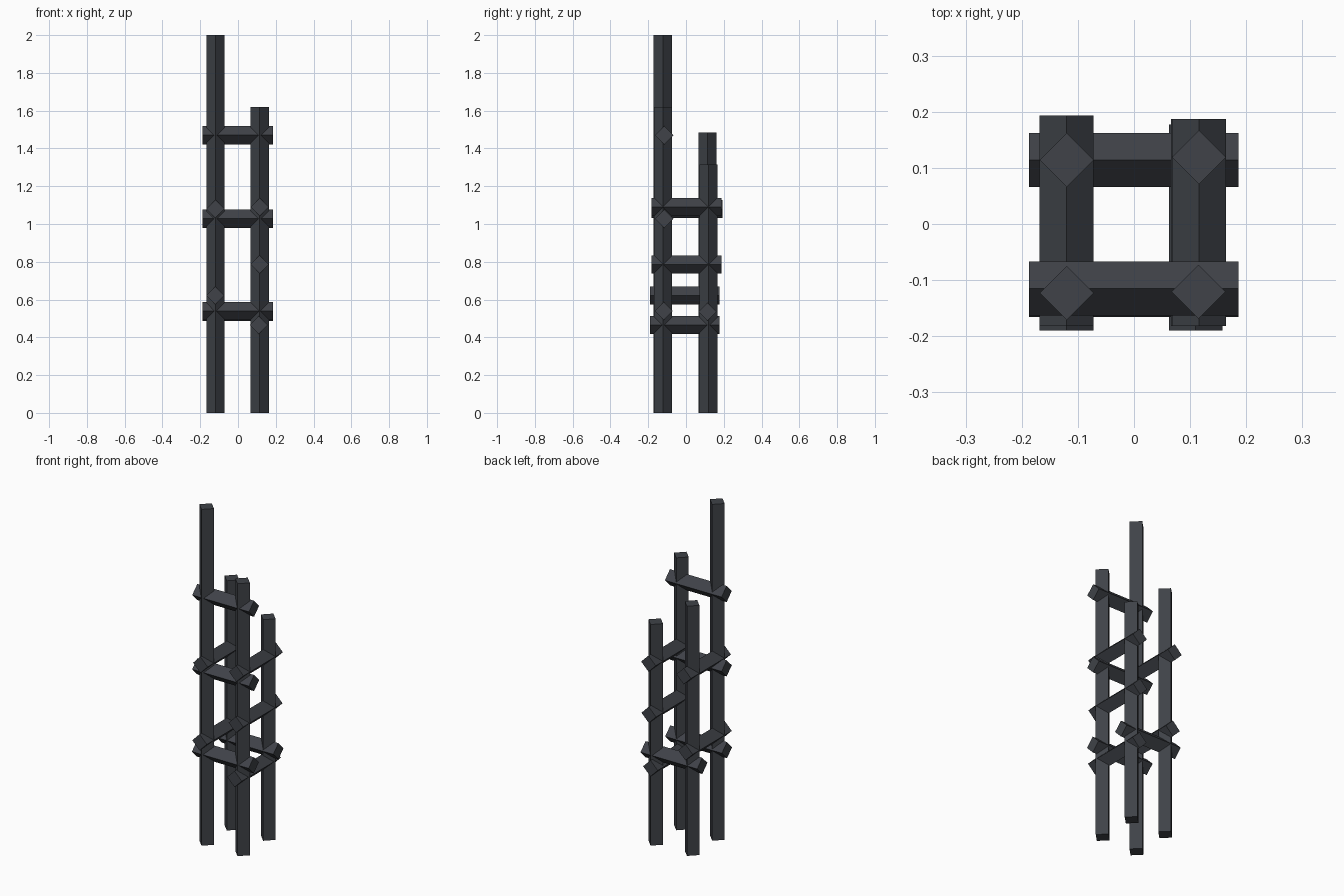
import bpy
import math

if "Cube" in bpy.data.objects:
    bpy.data.objects.remove(bpy.data.objects["Cube"])

mat = bpy.data.materials.new("dark slate")
mat.diffuse_color = (0.05, 0.055, 0.065, 1)
mat.use_nodes = True
mat.node_tree.nodes["Principled BSDF"].inputs["Base Color"].default_value = mat.diffuse_color

R = 0.048  # half diagonal of the square section


def beam(name, axis, lo, hi, a, b):
    """Square beam turned on its edge, running lo..hi along an axis."""
    mid = (lo + hi) / 2
    loc = {'X': (mid, a, b), 'Y': (a, mid, b), 'Z': (a, b, mid)}[axis]
    rot = {'X': (0, math.pi / 2, 0), 'Y': (math.pi / 2, 0, 0), 'Z': (0, 0, 0)}[axis]
    # a 4-sided cylinder has its corners on the axes
    bpy.ops.mesh.primitive_cylinder_add(vertices=4, radius=R, depth=hi - lo,
                                        location=loc, rotation=rot)
    ob = bpy.context.object
    ob.name = name
    ob.data.materials.append(mat)


# Upright posts of differing heights
for name, x, y, h in [("front_left_post", -0.12, -0.123, 2.0),
                      ("front_right_post", 0.115, -0.121, 1.62),
                      ("back_left_post", -0.12, 0.114, 1.485),
                      ("back_right_post", 0.116, 0.119, 1.315)]:
    beam(name, 'Z', 0, h, x, y)

# Crossbars running left to right
for name, y, z in [("front_upper_bar", -0.115, 1.47),
                   ("front_middle_bar", -0.115, 1.028),
                   ("front_lower_bar", -0.118, 0.54),
                   ("back_lower_bar", 0.114, 0.535)]:
    beam(name, 'X', -0.187, 0.186, y, z)

# Crossbars running front to back
for name, x, z, lo, hi in [("left_upper_bar", -0.12, 1.08, -0.182, 0.193),
                           ("left_lower_bar", -0.12, 0.622, -0.19, 0.177),
                           ("right_upper_bar", 0.116, 1.09, -0.182, 0.187),
                           ("right_middle_bar", 0.114, 0.786, -0.182, 0.187),
                           ("right_lower_bar", 0.11, 0.465, -0.19, 0.177)]:
    beam(name, 'Y', lo, hi, x, z)
